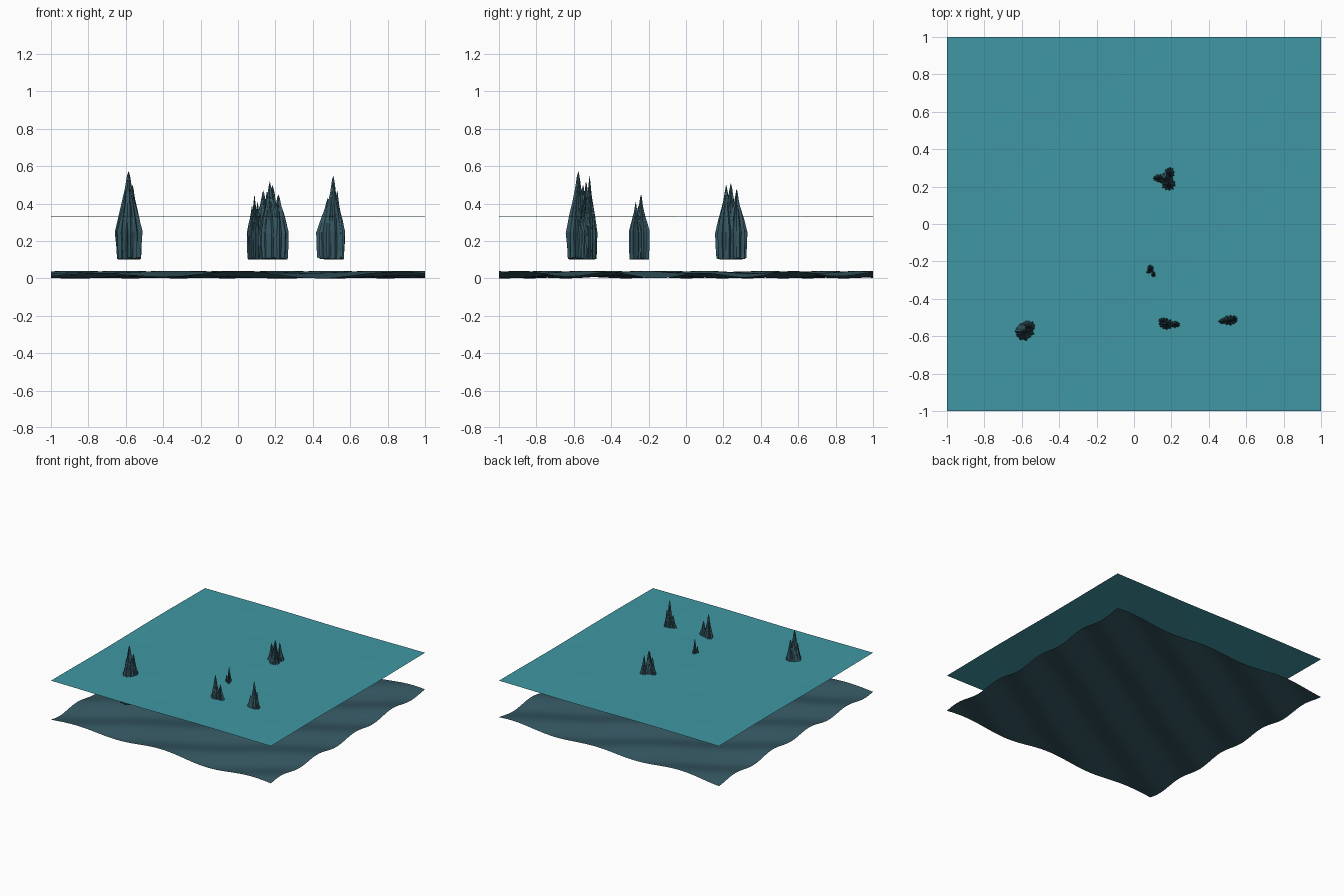
import bpy, bmesh, math, random

random.seed(4)
cube = bpy.data.objects.get("Cube")
if cube:
    bpy.data.objects.remove(cube, do_unlink=True)


def material(name, color):
    m = bpy.data.materials.new(name)
    m.use_nodes = True
    m.diffuse_color = color
    bsdf = m.node_tree.nodes["Principled BSDF"]
    bsdf.inputs["Base Color"].default_value = color
    bsdf.inputs["Roughness"].default_value = 0.8
    return m


water_mat = material("teal water", (0.05, 0.31, 0.37, 1))
stone_mat = material("slate stone", (0.036, 0.098, 0.125, 1))


def add_object(name, bm, mat, smooth=False):
    mesh = bpy.data.meshes.new(name)
    bm.to_mesh(mesh)
    bm.free()
    mesh.materials.append(mat)
    for p in mesh.polygons:
        p.use_smooth = smooth
    obj = bpy.data.objects.new(name, mesh)
    bpy.context.collection.objects.link(obj)


def sheet(name, mat, height, segments):
    """Square sheet, two units wide, displaced by a height rule."""
    bm = bmesh.new()
    bmesh.ops.create_grid(bm, x_segments=segments, y_segments=segments, size=1)
    for v in bm.verts:
        v.co.z = height(v.co.x, v.co.y)
    add_object(name, bm, mat, True)


# Rippled sea floor and the almost flat water surface
def floor_height(x, y):
    return (0.02 + 0.014 * math.sin(8 * x - 13 * y + 1)
            + 0.006 * math.sin(5 * x + 4 * y))


def water_height(x, y):
    return 0.332 + 0.002 * math.sin(4.5 * (x - y) + 1.5)


sheet("sea_floor", stone_mat, floor_height, 72)
sheet("water_surface", water_mat, water_height, 40)

# Spire profile: radius factors below the shoulder, then up to the tip
BASE, SHOULDER = 0.1, 0.24
LOWER = [(BASE, 0.88), (0.16, 0.94), (SHOULDER, 1.0)]
UPPER = [(0.3, 0.72), (0.48, 0.5), (0.66, 0.28), (0.85, 0.13)]


def add_spire(bm, x, y, rx, ry, top, columns=22):
    """Ridged, ragged spire made of alternating ridges and grooves."""
    depth = [random.uniform(0.88, 1.04) if i % 2 else random.uniform(0.68, 0.86)
             for i in range(columns)]
    rise = [random.uniform(0.85, 1.1) for i in range(columns)]
    levels = [(z, None, f) for z, f in LOWER] + [(None, u, f) for u, f in UPPER]
    rings = []
    for z, u, f in levels:
        ring = []
        for i in range(columns):
            a = math.tau * i / columns
            r = f * depth[i] * random.uniform(0.96, 1.04)
            if u is None:
                h = z + random.uniform(0, 0.012)
            else:
                h = SHOULDER + (top - SHOULDER) * u * rise[i]
            ring.append(bm.verts.new((x + rx * r * math.cos(a),
                                      y + ry * r * math.sin(a), h)))
        rings.append(ring)
    tip = bm.verts.new((x, y, top))
    foot = bm.verts.new((x, y, BASE))
    for i in range(columns):
        j = (i + 1) % columns
        for low, high in zip(rings, rings[1:]):
            bm.faces.new((low[i], low[j], high[j]))
            bm.faces.new((low[i], high[j], high[i]))
        bm.faces.new((rings[-1][i], rings[-1][j], tip))
        bm.faces.new((rings[0][j], rings[0][i], foot))


# Each rock is a cluster of spires: x, y, radius x, radius y, top
ROCKS = {
    "tall_left_rock": [(-0.585, -0.575, 0.078, 0.066, 0.575),
                       (-0.565, -0.55, 0.06, 0.06, 0.5),
                       (-0.6, -0.59, 0.055, 0.05, 0.47)],
    "broad_back_rock": [(0.185, 0.215, 0.058, 0.06, 0.5),
                        (0.19, 0.27, 0.045, 0.06, 0.48),
                        (0.135, 0.245, 0.06, 0.04, 0.47),
                        (0.17, 0.24, 0.06, 0.06, 0.51)],
    "small_middle_rock": [(0.088, -0.24, 0.035, 0.045, 0.45),
                          (0.105, -0.268, 0.03, 0.04, 0.41),
                          (0.075, -0.255, 0.03, 0.03, 0.39)],
    "front_rock": [(0.17, -0.535, 0.06, 0.045, 0.52),
                   (0.215, -0.537, 0.06, 0.035, 0.45),
                   (0.155, -0.52, 0.045, 0.035, 0.47)],
    "right_rock": [(0.51, -0.515, 0.062, 0.04, 0.55),
                   (0.48, -0.52, 0.06, 0.036, 0.43),
                   (0.53, -0.51, 0.046, 0.036, 0.47)],
}
for name, spires in ROCKS.items():
    bm = bmesh.new()
    for spire in spires:
        add_spire(bm, *spire)
    add_object(name, bm, stone_mat)
